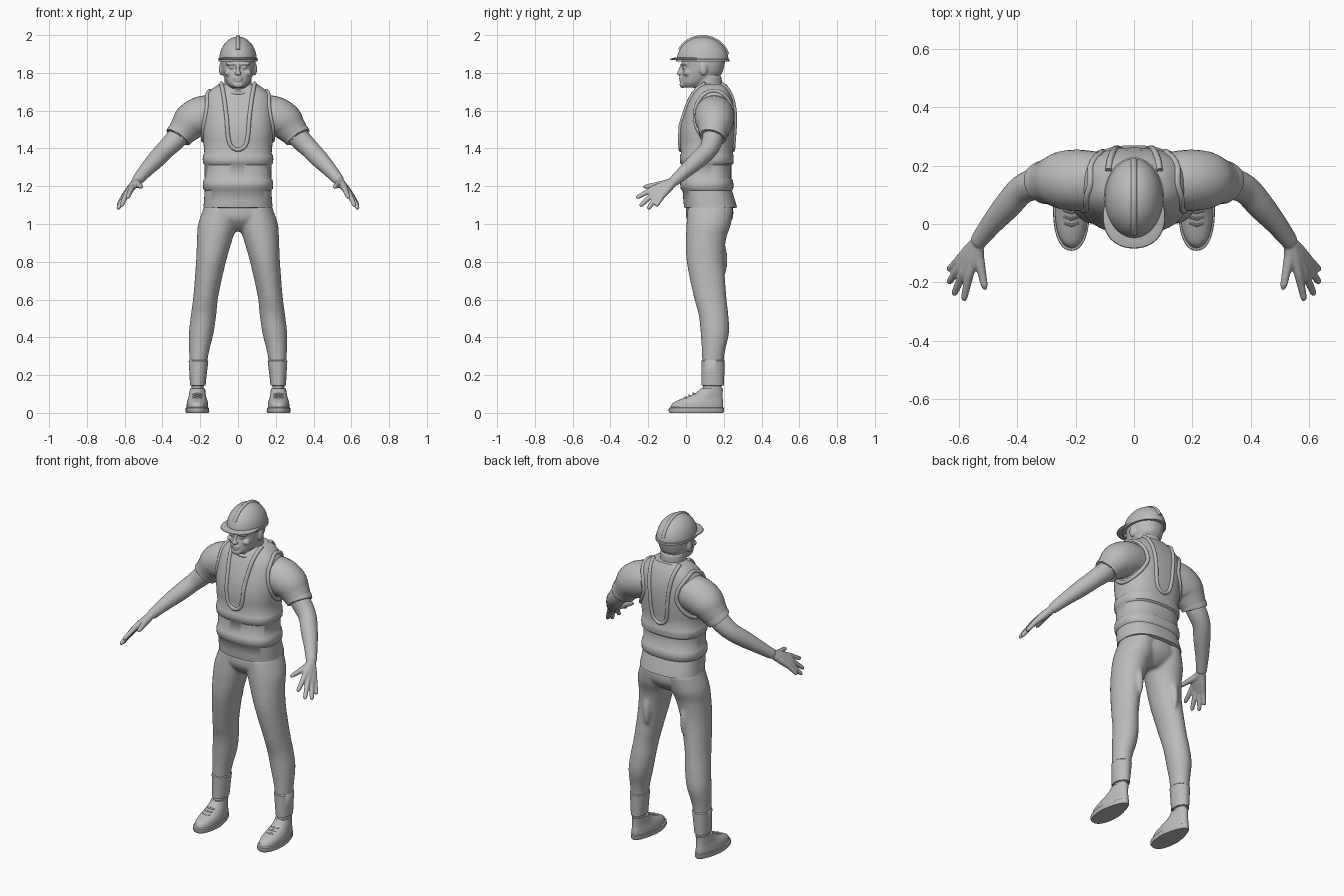
import bpy, bmesh, math
from mathutils import Vector, Matrix

if "Cube" in bpy.data.objects:
    bpy.data.objects.remove(bpy.data.objects["Cube"])

grey = bpy.data.materials.new("plain_grey")
grey.use_nodes = True
GREY = (0.5, 0.5, 0.5, 1)
grey.diffuse_color = GREY
grey.node_tree.nodes["Principled BSDF"].inputs["Base Color"].default_value = GREY


def refine(rows, steps=4):
    """Catmull-Rom smoothing of a list of number tuples."""
    out = []
    last = len(rows) - 1
    for i in range(last):
        a, b, c, d = (rows[max(0, min(last, i + k))] for k in (-1, 0, 1, 2))
        for s in range(steps):
            t = s / steps
            out.append(tuple(
                q + t * ((r - p) / 2 + t * ((2 * p - 5 * q + 4 * r - w) / 2
                                            + t * (3 * q - p - 3 * r + w) / 2))
                for p, q, r, w in zip(a, b, c, d)))
    return out + [rows[-1]]


def skin(bm, loops):
    """Bridge rings of points and close both ends."""
    rings = [[bm.verts.new(p) for p in loop] for loop in loops]
    n = len(rings[0])
    for low, high in zip(rings, rings[1:]):
        for i in range(n):
            j = (i + 1) % n
            bm.faces.new((low[i], low[j], high[j], high[i]))
    bm.faces.new(rings[0][::-1])
    bm.faces.new(rings[-1])


def power(v, e):
    return math.copysign(abs(v) ** e, v)


def loft(bm, rows, n=40, p=2.0, heel=0.0):
    """Level rings: height, centre x, half width, front y, back y."""
    loops = []
    for z, xc, w, front, back in rows:
        loop = []
        for i in range(n):
            a = math.tau * i / n
            cx, cy = power(math.cos(a), 2 / p), power(math.sin(a), 2 / p)
            narrow = 1 - heel * max(0, cy)
            loop.append((xc + w * cx * narrow,
                         (front + back) / 2 + (back - front) / 2 * cy, z))
        loops.append(loop)
    skin(bm, loops)


def tube(bm, pts, ref=(0, 1, 0), n=14):
    """Round tube through points x, y, z, radius."""
    loops = []
    for i, q in enumerate(pts):
        t = Vector(pts[min(i + 1, len(pts) - 1)][:3]) - Vector(pts[max(i - 1, 0)][:3])
        u = t.cross(Vector(ref)).normalized()
        v = t.cross(u).normalized()
        loops.append([Vector(q[:3]) + q[3] * (u * math.cos(math.tau * k / n)
                                              + v * math.sin(math.tau * k / n))
                      for k in range(n)])
    skin(bm, loops)


def blob(bm, centre, size):
    bmesh.ops.create_uvsphere(bm, u_segments=20, v_segments=12, radius=1,
                              matrix=Matrix.Translation(centre) @ Matrix.Diagonal((*size, 1)))


def finish(name, bm, mirror=False, voxel=0, smooth=0):
    bmesh.ops.recalc_face_normals(bm, faces=bm.faces)
    mesh = bpy.data.meshes.new(name)
    bm.to_mesh(mesh)
    bm.free()
    ob = bpy.data.objects.new(name, mesh)
    bpy.context.scene.collection.objects.link(ob)
    mesh.materials.append(grey)
    bpy.ops.object.select_all(action='DESELECT')
    ob.select_set(True)
    bpy.context.view_layer.objects.active = ob
    bpy.ops.object.shade_smooth_by_angle(angle=math.radians(45))
    if mirror:
        ob.modifiers.new("mirror", 'MIRROR').use_mirror_merge = False
    if voxel:
        # fuse overlapping pieces into one skin
        fuse = ob.modifiers.new("fuse", 'REMESH')
        fuse.mode = 'VOXEL'
        fuse.voxel_size = voxel
        fuse.use_smooth_shade = True
        soft = ob.modifiers.new("soften", 'SMOOTH')
        soft.factor, soft.iterations = 0.5, smooth
    return ob


# trousers: two legs and pelvis fused
LEG = [(.14, .213, .037, .085, .196), (.3, .208, .05, .085, .202), (.42, .195, .065, .078, .227),
       (.52, .182, .067, .067, .224), (.62, .17, .066, .04, .213), (.8, .143, .079, .004, .202),
       (.92, .123, .094, 0, .212), (1, .107, .104, .003, .238), (1.09, .09, .09, .01, .25)]
bm = bmesh.new()
loft(bm, refine(LEG))
loft(bm, refine([(.96, 0, .05, .07, .18), (.99, 0, .13, .03, .22),
                 (1.04, 0, .184, 0, .25), (1.12, 0, .172, .005, .245)]))
blob(bm, (.125, .195, .81), (.022, .024, .09))
finish("trousers", bm, True, .009, 4)

# trouser cuffs
bm = bmesh.new()
loft(bm, [(.145, .213, .034, .088, .192), (.145, .213, .041, .081, .2), (.21, .211, .046, .081, .203),
          (.275, .209, .052, .081, .205), (.283, .209, .045, .09, .195)])
finish("trouser_cuffs", bm, True)

# shoes
bm = bmesh.new()
loft(bm, [(0, .215, .059, -.086, .196), (.008, .215, .063, -.092, .202),
          (.026, .215, .062, -.091, .202), (.03, .215, .055, -.083, .196)], p=2.3, heel=.3)
finish("soles", bm, True)
bm = bmesh.new()
loft(bm, refine([(.025, .215, .057, -.084, .197), (.05, .215, .056, -.072, .197),
                 (.068, .215, .052, -.04, .195), (.085, .215, .047, .005, .194),
                 (.105, .215, .043, .05, .194), (.13, .214, .04, .078, .196)]), p=2.2, heel=.25)
loft(bm, [(.12, .214, .032, .088, .188), (.16, .213, .032, .09, .19)])
finish("shoe_uppers", bm, True)
bm = bmesh.new()
for k in range(3):
    y, z = -.005 + .022 * k, .081 + .01 * k
    tube(bm, [(.19, y + .008, z - .003, .004), (.215, y, z + .002, .005), (.24, y + .008, z - .003, .004)], n=8)
finish("laces", bm, True)

# vest with two raised bands
VEST = [(1.085, .172, .002, .258), (1.088, .183, -.01, .27), (1.125, .18, -.014, .26),
        (1.177, .176, -.018, .243), (1.186, .184, -.028, .25), (1.21, .186, -.031, .251),
        (1.233, .183, -.029, .248), (1.242, .176, -.022, .24), (1.312, .177, -.022, .24),
        (1.32, .185, -.03, .25), (1.342, .187, -.033, .252), (1.364, .185, -.031, .252),
        (1.373, .178, -.026, .247), (1.44, .184, -.034, .255), (1.52, .19, -.032, .262),
        (1.6, .188, -.008, .262), (1.66, .179, .015, .252), (1.69, .166, .032, .24),
        (1.72, .132, .052, .228), (1.742, .1, .075, .212)]
ROUND = 2.5
bm = bmesh.new()
loft(bm, [(z, 0, w, f, b) for z, w, f, b in VEST], n=64, p=ROUND)
finish("vest", bm)


def vest_at(z):
    for a, b in zip(VEST, VEST[1:]):
        if z <= b[0]:
            t = (z - a[0]) / (b[0] - a[0])
            return [p + t * (q - p) for p, q in zip(a, b)][1:]
    return VEST[-1][1:]


def rim(v):
    return max(0, 1 - min(1, abs(v)) ** ROUND) ** (1 / ROUND)


# neckline piping, front and back
NECK = [(.088, 1.745), (.074, 1.67), (.06, 1.56), (.053, 1.47), (.038, 1.415), (0, 1.393)]
outline = refine(NECK + [(-x, z) for x, z in NECK[-2::-1]], 5)
bm = bmesh.new()
for side in (-1, 1):
    pts = []
    for x, z in outline:
        w, f, b = vest_at(z)
        pts.append((x, (f + b) / 2 + side * (b - f) / 2 * rim(x / w), z, .011))
    tube(bm, pts)
finish("neckline_piping", bm)

# armhole piping
bm = bmesh.new()
pts = []
for i in range(50):
    a = math.tau * i / 48
    y, z = .147 + .1 * math.cos(a), 1.573 + .132 * math.sin(a)
    w, f, b = vest_at(z)
    pts.append((w * rim((2 * y - f - b) / (b - f)), y, z, .011))
tube(bm, pts, ref=(1, 0, 0))
finish("armhole_piping", bm, True)

# shirt sleeves and collar
bm = bmesh.new()
tube(bm, refine([(.13, .148, 1.582, .1), (.19, .15, 1.572, .105), (.245, .15, 1.543, .1),
                 (.28, .147, 1.505, .084), (.306, .143, 1.474, .073)]) +
     [(.313, .142, 1.466, .074), (.319, .14, 1.459, .07), (.315, .141, 1.463, .055)], n=32)
finish("sleeves", bm, True)
bm = bmesh.new()
tube(bm, [(.078 * math.cos(math.tau * i / 32), .12 + .082 * math.sin(math.tau * i / 32),
           1.712 + .02 * math.sin(math.tau * i / 32), .011) for i in range(34)], ref=(0, 0, 1))
finish("shirt_collar", bm)

# arms and hands
bm = bmesh.new()
tube(bm, refine([(.27, .147, 1.515, .055), (.33, .14, 1.448, .056), (.385, .117, 1.393, .05),
                 (.435, .062, 1.34, .047), (.487, .002, 1.285, .038), (.536, -.062, 1.228, .029)]), n=20)
FINGERS = [((.565, -.172, 1.188), (.585, -.263, 1.138)), ((.585, -.166, 1.168), (.619, -.244, 1.093)),
           ((.598, -.15, 1.152), (.637, -.202, 1.078)), ((.603, -.127, 1.147), (.637, -.158, 1.095))]
wrist = Vector((.538, -.062, 1.226))
for knuckle, tip in FINGERS:
    k, t = Vector(knuckle), Vector(tip)
    tube(bm, [(*wrist, .022), (*wrist.lerp(k, .5), .021), (*k, .016),
              (*k.lerp(t, .5), .0135), (*k.lerp(t, .9), .0115), (*t, .006)])
tube(bm, [(*wrist, .022), (.534, -.115, 1.212, .02), (.523, -.165, 1.205, .0155),
          (.514, -.21, 1.198, .0125), (.51, -.226, 1.195, .006)])
finish("arms", bm, True, .005, 3)

# head and neck
bm = bmesh.new()
loft(bm, refine([(1.722, 0, .036, -.012, .07), (1.745, 0, .058, -.025, .11), (1.785, 0, .077, -.024, .18),
                 (1.825, 0, .087, -.016, .2), (1.88, 0, .09, -.018, .205), (1.93, 0, .07, .02, .17)]), p=2.2)
loft(bm, refine([(1.62, 0, .09, .05, .22), (1.7, 0, .073, .047, .197), (1.78, 0, .073, .05, .188)]))
blob(bm, (0, -.02, 1.738), (.03, .014, .018))
blob(bm, (0, -.026, 1.773), (.025, .012, .007))
blob(bm, (0, -.025, 1.76), (.022, .012, .007))
blob(bm, (0, -.033, 1.798), (.018, .016, .011))
tube(bm, [(0, -.018, 1.85, .009), (0, -.028, 1.82, .01), (0, -.038, 1.798, .011)])
for s in (-1, 1):
    blob(bm, (s * .036, -.01, 1.848), (.03, .018, .01))
    blob(bm, (s * .034, -.01, 1.829), (.015, .012, .008))
    blob(bm, (s * .05, .005, 1.8), (.022, .02, .018))
    blob(bm, (s * .089, .092, 1.82), (.012, .021, .034))
finish("head", bm, voxel=.005, smooth=2)

# helmet: dome, rim, peak and ridge
bm = bmesh.new()
dome = []
for i in range(15):
    a = math.pi / 2 * i / 14
    r = max(.02, math.cos(a))
    dome.append((1.865 + .127 * math.sin(a), 0, .1 * r, .088 - .137 * r, .088 + .137 * r))
loft(bm, dome, n=48)
finish("helmet_dome", bm)
bm = bmesh.new()
loft(bm, [(1.86, 0, .097, -.046, .222), (1.86, 0, .104, -.053, .229), (1.872, 0, .104, -.053, .229),
          (1.875, 0, .099, -.048, .224)], n=48)
loft(bm, [(1.867, 0, .1, -.077, .13), (1.871, 0, .107, -.084, .135), (1.876, 0, .105, -.082, .135),
          (1.882, 0, .09, -.055, .13)], n=48, p=2.2)
finish("helmet_peak", bm)
bm = bmesh.new()
arc = [math.radians(15 + 6 * i) for i in range(24)]
tube(bm, [(0, .088 + .134 * math.cos(a), 1.865 + .124 * math.sin(a), .011) for a in arc], ref=(1, 0, 0))
finish("helmet_ridge", bm)
